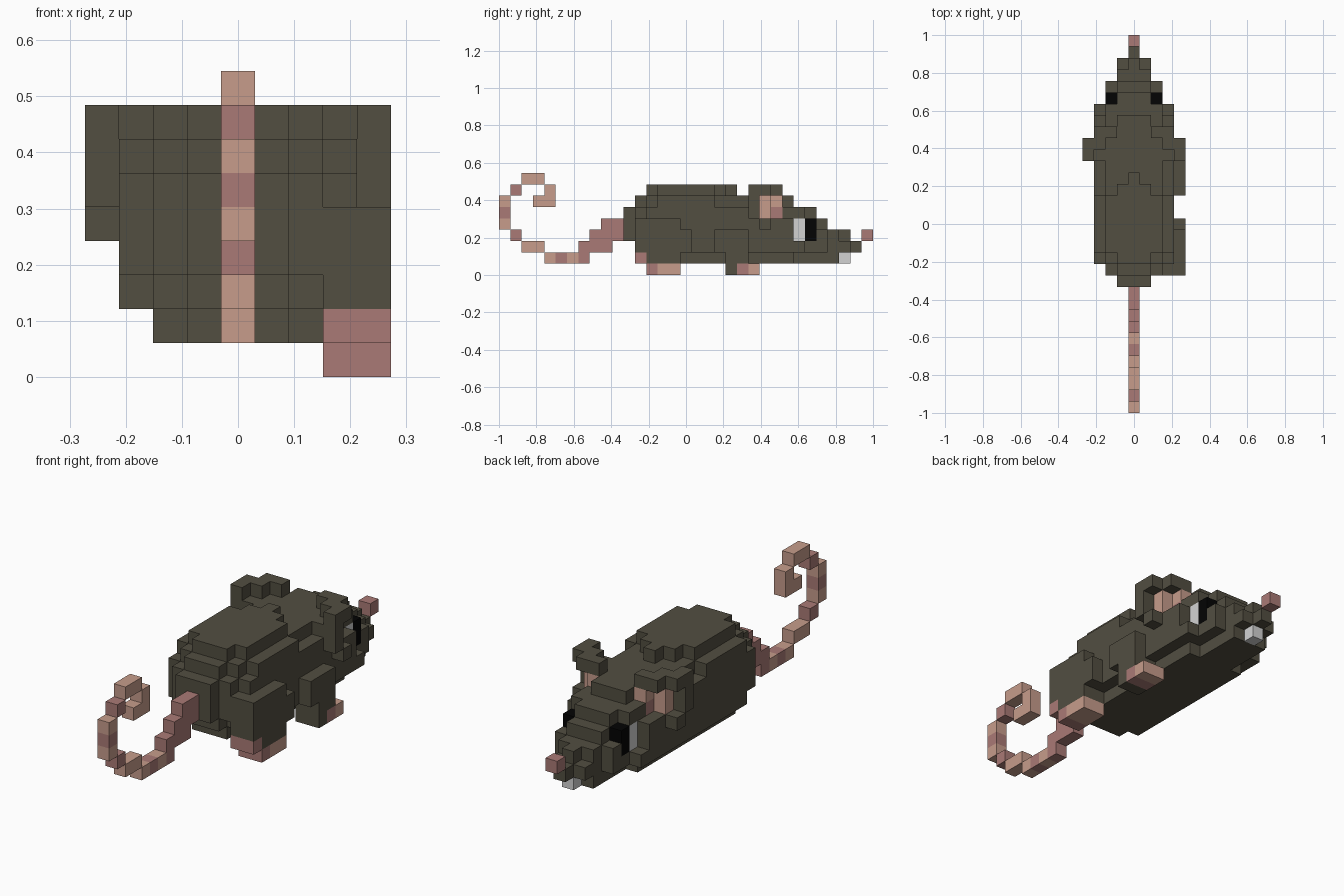
import bpy
import bmesh
from mathutils import Vector

cube = bpy.data.objects.get("Cube")
if cube:
    bpy.data.objects.remove(cube, do_unlink=True)

LENGTH = 33            # blocks from tail to nose
S = 2 / LENGTH         # block size


def material(name, rgb):
    m = bpy.data.materials.new(name)
    m.use_nodes = True
    color = (*rgb, 1)
    m.diffuse_color = color
    node = next(n for n in m.node_tree.nodes if n.type == 'BSDF_PRINCIPLED')
    node.inputs["Base Color"].default_value = color
    node.inputs["Roughness"].default_value = 0.9
    return m


MATERIALS = {
    "fur": material("dark olive fur", (.085, .077, .053)),
    "light": material("light pink skin", (.57, .335, .26)),
    "dark": material("dark pink skin", (.4, .195, .18)),
    "white": material("white", (.65, .65, .65)),
    "black": material("black", (.001, .001, .001)),
}

parts = {}   # part name -> {block: colour}


def box(part, color, xs, ys, zs):
    """Fill inclusive block ranges of a part with a colour."""
    cells = parts.setdefault(part, {})
    for x in range(xs[0], xs[-1] + 1):
        for y in range(ys[0], ys[-1] + 1):
            for z in range(zs[0], zs[-1] + 1):
                cells[x, y, z] = color


def slab(part, half, ys, zs):
    """Fur block range centred on the spine."""
    box(part, "fur", (-half, half), ys, zs)


# Rounded rump
slab("body", 1, [11], (3, 5))
slab("body", 1, [12], (2, 6))
slab("body", 2, [12], (3, 5))
slab("body", 1, [13], (1, 7))
slab("body", 2, [13], (2, 6))
slab("body", 3, [13], (3, 5))

# Body, up to the shoulders
slab("body", 2, (14, 21), [1])
slab("body", 3, (14, 21), (2, 5))
slab("body", 3, (14, 18), [6])
slab("body", 2, (19, 21), [6])
slab("body", 2, (14, 18), [7])
slab("body", 1, [19], [7])
slab("body", 0, [20], [7])

# Head, tapering to the snout
slab("head", 2, (22, 25), [1])
slab("head", 3, (22, 25), (2, 4))
slab("head", 2, (22, 25), [5])
slab("head", 2, (22, 23), [6])
slab("head", 1, (24, 25), [6])
slab("head", 3, [26], [2])
slab("head", 2, [26], (3, 5))
slab("head", 1, (26, 29), [1])
slab("head", 2, (27, 28), (2, 3))
slab("head", 2, [27], [4])
slab("head", 1, [27], [5])
slab("head", 1, [28], [4])
slab("head", 1, (29, 30), [2])
slab("head", 1, [29], [3])
slab("head", 0, [30], [3])
slab("head", 0, [31], [2])
box("nose", "dark", [0], [32], [3])
box("teeth", "white", [0], [30], [1])

# Eyes and cupped ears on both sides
for side, label in ((1, "left"), (-1, "right")):
    def span(a, b):
        return sorted((side * a, side * b))

    eye, ear = label + "_eye", label + "_ear"
    box(eye, "white", [2 * side], [26], (3, 4))
    box(eye, "black", [2 * side], [27], (3, 4))
    box(ear, "fur", span(3, 4), [22], (5, 6))
    box(ear, "fur", [4 * side], (22, 23), [7])
    box(ear, "fur", [3 * side], (23, 24), [7])
    box(ear, "fur", [2 * side], [24], [7])
    box(ear, "fur", [4 * side], [23], [4])
    box(ear, "light", [3 * side], [23], (5, 6))
    box(ear, "light", [2 * side], [24], [6])
    box(ear, "dark", [2 * side], [24], [5])

# Legs and feet on the left side
box("left_hind_leg", "fur", (3, 4), (12, 15), (2, 4))
box("left_hind_leg", "fur", (3, 4), (13, 15), [1])
box("left_hind_leg", "fur", [4], [16], (2, 3))
box("left_hind_foot", "dark", (3, 4), [12], [1])
box("left_hind_foot", "dark", (3, 4), [13], [0])
box("left_hind_foot", "light", (3, 4), (14, 15), [0])
box("left_front_leg", "fur", (3, 4), (19, 21), (2, 3))
box("left_front_leg", "fur", (3, 4), (20, 21), [1])
box("left_front_foot", "fur", (3, 4), [20], [0])
box("left_front_foot", "dark", (3, 4), [21], [0])
box("left_front_foot", "light", (3, 4), [22], [0])

# Tail: thick base, then a banded curl
for ys, zs in (((9, 10), (3, 4)), ((8, 9), (2, 3)), ([7], (1, 2))):
    box("tail", "dark", [0], ys, zs)
curl = [(6, 1), (5, 1), (4, 1), (3, 2), (2, 2), (1, 3), (0, 4), (0, 5), (0, 6),
        (1, 7), (2, 8), (3, 8), (4, 7), (4, 6), (3, 6)]
bands = {(5, 1), (1, 3), (0, 5), (1, 7)}
for y, z in curl:
    box("tail", "dark" if (y, z) in bands else "light", [0], [y], [z])

# Skin every part, keeping only faces that are exposed
filled = {c for cells in parts.values() for c in cells}
DIRECTIONS = [Vector(d) * s for d in ((1, 0, 0), (0, 1, 0), (0, 0, 1)) for s in (1, -1)]


def build(name, cells):
    bm = bmesh.new()
    colors = sorted(set(cells.values()))
    for cell, color in cells.items():
        center = Vector((cell[0], cell[1] + .5 - LENGTH / 2, cell[2] + .5))
        for n in DIRECTIONS:
            if tuple(int(c + d) for c, d in zip(cell, n)) in filled:
                continue
            u = Vector((n.y, n.z, n.x))
            v = n.cross(u)
            corners = (-u - v, u - v, u + v, v - u)
            face = bm.faces.new([bm.verts.new((center + (n + c) / 2) * S) for c in corners])
            face.material_index = colors.index(color)
    bmesh.ops.remove_doubles(bm, verts=bm.verts, dist=S / 100)
    mesh = bpy.data.meshes.new(name)
    bm.to_mesh(mesh)
    bm.free()
    for color in colors:
        mesh.materials.append(MATERIALS[color])
    bpy.context.collection.objects.link(bpy.data.objects.new(name, mesh))


# Later parts take over blocks shared with earlier ones
owner = {c: name for name, cells in parts.items() for c in cells}
for name, cells in parts.items():
    build(name, {c: col for c, col in cells.items() if owner[c] == name})
